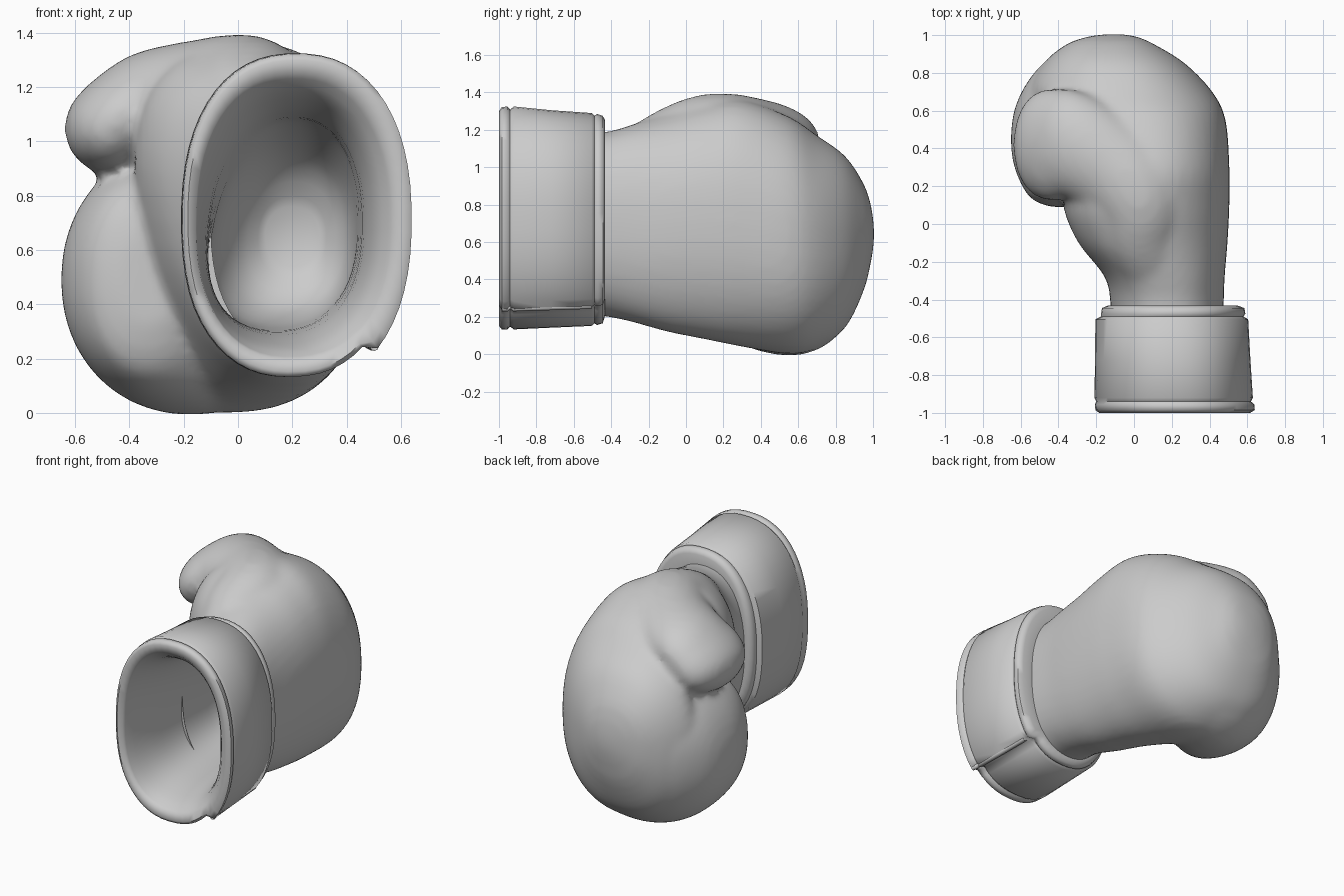
import bpy, bmesh, math
from mathutils import Matrix

if "Cube" in bpy.data.objects:
    bpy.data.objects.remove(bpy.data.objects["Cube"])


def catmull(keys, steps):
    # smooth interpolation through a list of key tuples
    out = []
    for i in range(len(keys) - 1):
        a, b = keys[max(i - 1, 0)], keys[i]
        c, d = keys[i + 1], keys[min(i + 2, len(keys) - 1)]
        for s in range(steps):
            t = s / steps
            out.append(tuple(
                0.5 * (2 * q + (r - p) * t + (2 * p - 5 * q + 4 * r - w) * t * t
                       + (3 * q - p - 3 * r + w) * t ** 3)
                for p, q, r, w in zip(a, b, c, d)))
    return out + [keys[-1]]


def ring(bm, y, x0, x1, z0, z1, lean=0, wrap=0, n=48, p=2.3, start=0):
    # oval section across y; lean shears its left side, wrap pulls in the last stretch
    verts = []
    cx, cz = (x0 + x1) / 2, (z0 + z1) / 2
    for i in range(n):
        t = i / (n - 1) if wrap else i / n
        a = start + 2 * math.pi * i / n
        m = 1 - wrap * max(0, (t - 0.72) / 0.28)
        c, s = math.cos(a), math.sin(a)
        u = math.copysign(abs(c) ** (2 / p), c) * m
        dz = math.copysign(abs(s) ** (2 / p), s) * m * (z1 - z0) / 2
        x = cx + u * (x1 - x0) / 2 + lean * dz * (1 - u) / 2
        verts.append(bm.verts.new((x, y, cz + dz)))
    return verts


def loft(bm, sections, caps=(True, True), **kw):
    rings = [ring(bm, *s, **kw) for s in sections]
    n = len(rings[0])
    faces = [bm.faces.new((a[i], a[(i + 1) % n], b[(i + 1) % n], b[i]))
             for a, b in zip(rings, rings[1:]) for i in range(n)]
    for cap, r in zip(caps, (rings[0], rings[-1])):
        if cap:
            faces.append(bm.faces.new(r))
    bmesh.ops.recalc_face_normals(bm, faces=faces)


def make(name, bm):
    me = bpy.data.meshes.new(name)
    bm.to_mesh(me)
    bm.free()
    ob = bpy.data.objects.new(name, me)
    bpy.context.collection.objects.link(ob)
    return ob


# palm and knuckles: (y, x0, x1, z0, z1, lean)
palm = [(-0.60, -.11, .47, .22, 1.18, 0), (-0.42, -.125, .475, .20, 1.19, 0),
        (-0.28, -.15, .48, .17, 1.23, -.08), (-0.10, -.27, .495, .12, 1.29, -.20),
        (0.10, -.35, .505, .08, 1.35, -.20), (0.30, -.38, .505, .04, 1.36, -.05),
        (0.55, -.50, .485, .0, 1.27, .08), (0.70, -.56, .415, .03, 1.17, .05),
        (0.85, -.48, .27, .14, 1.06, .03), (0.95, -.36, .11, .34, .91, 0),
        (0.99, -.25, .02, .50, .79, 0), (1.005, -.15, -.06, .60, .68, 0)]

# curled fingers
fingers = [(0.09, -.44, -.22, .32, .68, 0), (0.15, -.56, -.10, .15, .84, 0),
           (0.35, -.645, .20, .03, .95, 0), (0.60, -.635, .30, -.005, 1.0, 0),
           (0.80, -.53, .28, .09, .98, 0), (0.93, -.38, .05, .32, .88, 0)]

# thumb: (x, y, z, radius, y stretch)
thumb = [(.10, -.16, 1.05, .20, 1.2), (.04, .0, 1.11, .23, 1.2),
         (.02, .16, 1.14, .255, 1.2), (-.14, .32, 1.15, .225, 1.3),
         (-.32, .42, 1.155, .18, 1.6), (-.43, .42, 1.09, .17, 1.75),
         (-.47, .42, 1.05, .17, 1.7)]

bm = bmesh.new()
loft(bm, catmull(palm, 5))
loft(bm, catmull(fingers, 5), p=2.1)
for x, y, z, r, st in catmull(thumb, 6):
    bmesh.ops.create_uvsphere(bm, u_segments=24, v_segments=14, radius=1,
                              matrix=Matrix.Translation((x, y, z)) @ Matrix.Diagonal((r, r * st, r, 1)))
hand = make("padded_hand", bm)

# fuse the padded parts into one soft skin
bpy.context.view_layer.objects.active = hand
hand.select_set(True)
m = hand.modifiers.new("fuse", 'REMESH')
m.mode, m.voxel_size, m.use_smooth_shade = 'VOXEL', 0.022, True
m = hand.modifiers.new("soften", 'SMOOTH')
m.factor, m.iterations = 0.5, 10
for name in ("fuse", "soften"):
    bpy.ops.object.modifier_apply(modifier=name)

# open the wrist end inside the cuff
bm = bmesh.new()
bm.from_mesh(hand.data)
bmesh.ops.delete(bm, geom=[f for f in bm.faces if f.calc_center_median().y < -0.47], context='FACES')
bm.to_mesh(hand.data)
bm.free()

# cuff: collar, piping grooves and rim; the last column is the lap step
W = .085
cuff = [(-0.44, -.10, .46, .25, 1.15, 0, 0), (-0.432, -.14, .55, .18, 1.25, 0, W),
        (-0.445, -.17, .585, .135, 1.275, 0, W), (-0.475, -.175, .59, .125, 1.285, 0, W),
        (-0.49, -.175, .58, .135, 1.275, 0, W), (-0.505, -.205, .605, .12, 1.29, 0, W),
        (-0.72, -.207, .617, .11, 1.305, 0, W),
        (-0.92, -.21, .63, .10, 1.325, 0, W), (-0.94, -.20, .62, .115, 1.31, 0, W),
        (-0.955, -.208, .637, .10, 1.325, 0, W), (-0.985, -.205, .64, .10, 1.322, 0, W),
        (-1.0, -.185, .615, .13, 1.30, 0, W * .7)]
# funnel lining running into the hand pocket
lining = [(-0.985, -.155, .57, .19, 1.25, .02, W * .2), (-0.90, -.135, .51, .24, 1.18, .05, 0),
          (-0.72, -.11, .465, .28, 1.12, .1, 0), (-0.50, -.10, .45, .30, 1.09, .15, 0),
          (-0.25, -.09, .44, .31, 1.07, .2, 0), (-0.02, -.08, .43, .33, 1.0, .2, 0),
          (0.15, .0, .39, .40, .9, .15, 0), (0.24, .10, .30, .54, .76, 0, 0)]
bm = bmesh.new()
loft(bm, cuff + catmull(lining, 3), caps=(False, True), n=56, start=-0.84)
cuff_ob = make("wrist_cuff", bm)

# raised piping along the edge of the lap
co = [v.co.copy() for v in cuff_ob.data.vertices]
curve = bpy.data.curves.new("lap_piping", 'CURVE')
curve.dimensions, curve.bevel_depth, curve.bevel_resolution = '3D', 0.016, 2
sp = curve.splines.new('POLY')
path = [co[56 * k] for k in range(5, 11)]
sp.points.add(len(path) - 1)
for pt, c in zip(sp.points, path):
    pt.co = (c.x - .012, c.y, c.z + .006, 1)
bpy.context.collection.objects.link(bpy.data.objects.new("lap_piping", curve))

bpy.ops.object.select_all(action='DESELECT')
for ob in (hand, cuff_ob):
    ob.select_set(True)
bpy.context.view_layer.objects.active = hand
bpy.ops.object.shade_smooth_by_angle(angle=math.radians(60))
